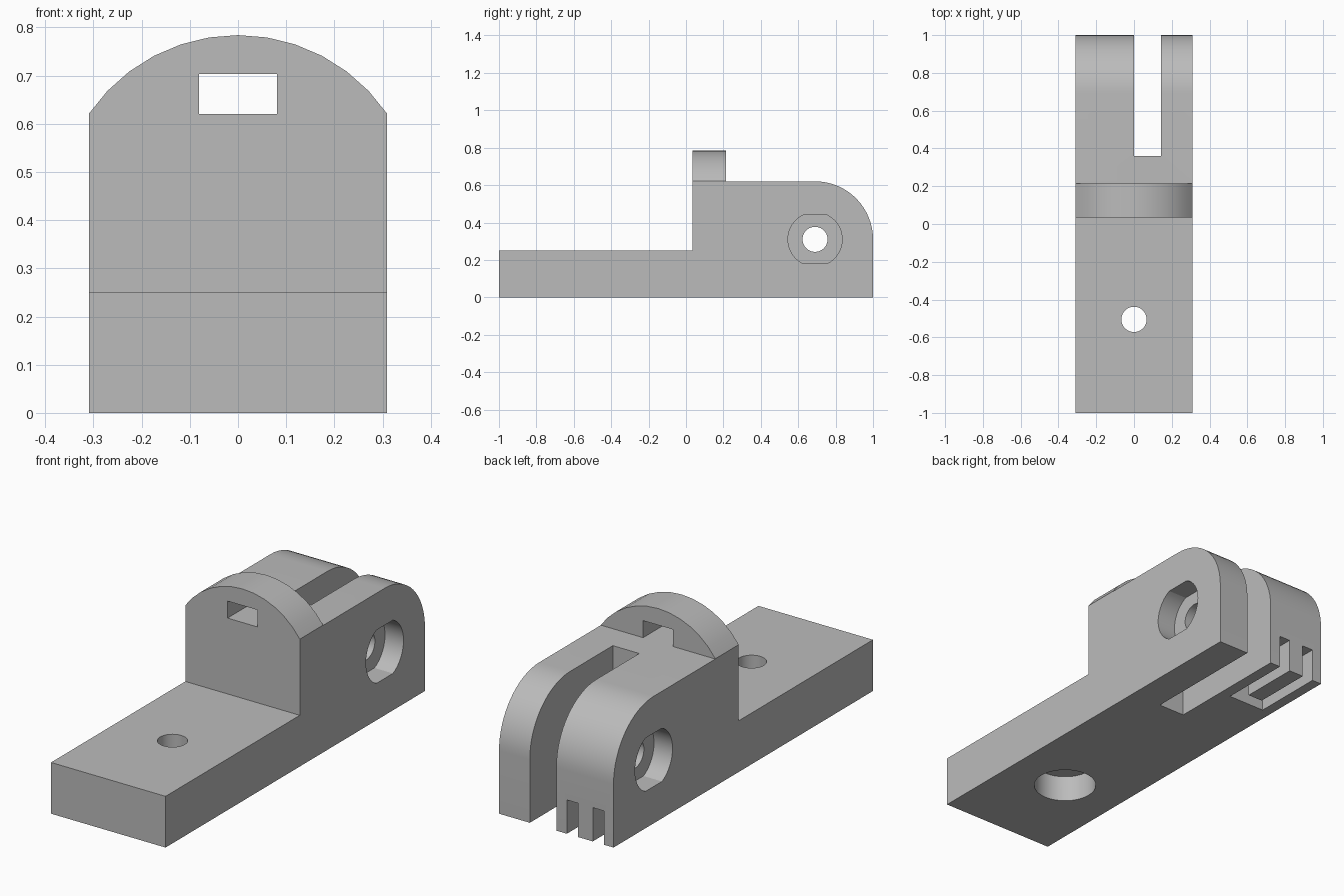
import bpy
import bmesh
from math import sin, cos, pi, radians, asin

cube = bpy.data.objects.get("Cube")
if cube:
    bpy.data.objects.remove(cube, do_unlink=True)

HALF_W = 0.309
PLATE_H, BLOCK_H = 0.25, 0.62
BLOCK_Y = 0.035
PIVOT_Y, PIVOT_Z = 0.69, 0.31

grey = bpy.data.materials.new("plain_grey")
grey.use_nodes = True
colour = (0.5, 0.5, 0.5, 1)
grey.diffuse_color = colour
grey.node_tree.nodes["Principled BSDF"].inputs["Base Color"].default_value = colour


def prism(name, outline, axis, lo, hi):
    """Extrude a 2D outline along one axis from lo to hi."""
    place = {"x": lambda u, v, d: (d, u, v),
             "y": lambda u, v, d: (u, d, v),
             "z": lambda u, v, d: (u, v, d)}[axis]
    bm = bmesh.new()
    ends = [[bm.verts.new(place(u, v, d)) for u, v in outline] for d in (lo, hi)]
    bm.faces.new(ends[0])
    bm.faces.new(ends[1])
    n = len(outline)
    for i in range(n):
        j = (i + 1) % n
        bm.faces.new((ends[0][i], ends[0][j], ends[1][j], ends[1][i]))
    bmesh.ops.recalc_face_normals(bm, faces=bm.faces)
    mesh = bpy.data.meshes.new(name)
    bm.to_mesh(mesh)
    bm.free()
    mesh.materials.append(grey)
    obj = bpy.data.objects.new(name, mesh)
    bpy.context.collection.objects.link(obj)
    return obj


def arc(cu, cv, r, start, end, steps):
    angles = [start + (end - start) * i / steps for i in range(steps + 1)]
    return [(cu + r * cos(a), cv + r * sin(a)) for a in angles]


def circle(cu, cv, r, steps=40):
    return arc(cu, cv, r, 0, 2 * pi, steps)[:-1]


def rect(u0, u1, v0, v1):
    return [(u0, v0), (u1, v0), (u1, v1), (u0, v1)]


def combine(target, other, operation):
    mod = target.modifiers.new(operation, "BOOLEAN")
    mod.operation = operation
    mod.solver = "EXACT"
    mod.object = other
    bpy.context.view_layer.objects.active = target
    bpy.ops.object.modifier_apply(modifier=mod.name)
    bpy.data.objects.remove(other, do_unlink=True)


# Base plate and tall block with rounded rear shoulder
side = [(-1, 0), (1, 0)]
side += arc(PIVOT_Y, PIVOT_Z, 0.31, 0, pi / 2, 16)
side += [(BLOCK_Y, BLOCK_H), (BLOCK_Y, PLATE_H), (-1, PLATE_H)]
body = prism("hinge_bracket", side, "x", -HALF_W, HALF_W)

# Arched ridge on top of the block
ridge_r = 0.375
ridge_z = 0.784 - ridge_r
sweep = asin(HALF_W / ridge_r)
ridge = arc(0, ridge_z, ridge_r, pi / 2 - sweep, pi / 2 + sweep, 12)
ridge = [(HALF_W, 0.5)] + ridge + [(-HALF_W, 0.5)]
combine(body, prism("arched_ridge", ridge, "y", BLOCK_Y, 0.215), "UNION")

# Window through the ridge, and the slot between the two arms
cutters = [
    prism("ridge_window", rect(-0.081, 0.081, BLOCK_H, 0.703), "y", -0.1, 0.3),
    prism("arm_slot", rect(0, 0.143, 0.36, 1.2), "z", -0.2, 1),
]

# Pivot hole, with a flat-sided recess in each outer face
cutters.append(prism("pivot_hole", circle(PIVOT_Y, PIVOT_Z, 0.067), "x", -0.5, 0.5))
recess = [(u, PIVOT_Z + max(-0.13, min(0.13, v)))
          for u, v in circle(PIVOT_Y, 0, 0.145, 56)]
for s in (-1, 1):
    lo, hi = sorted((s * (HALF_W - 0.1), s * 0.5))
    cutters.append(prism("pivot_recess", recess, "x", lo, hi))

# Counterbored mounting hole in the plate
cutters.append(prism("mount_hole", circle(0, -0.505, 0.067), "z", -0.2, 0.4))
cutters.append(prism("mount_counterbore", circle(0, -0.505, 0.145), "z", -0.2, 0.13))

# U-shaped channel under the wide arm, open at the rear
channel = [(-0.257, 1.2), (-0.257, 0.635), (-0.057, 0.635), (-0.057, 1.2),
           (-0.117, 1.2), (-0.117, 0.7), (-0.197, 0.7), (-0.197, 1.2)]
cutters.append(prism("spring_channel", channel, "z", -0.2, 0.165))

for cutter in cutters:
    combine(body, cutter, "DIFFERENCE")

bpy.ops.object.select_all(action="DESELECT")
body.select_set(True)
bpy.context.view_layer.objects.active = body
bpy.ops.object.shade_smooth_by_angle(angle=radians(20))
